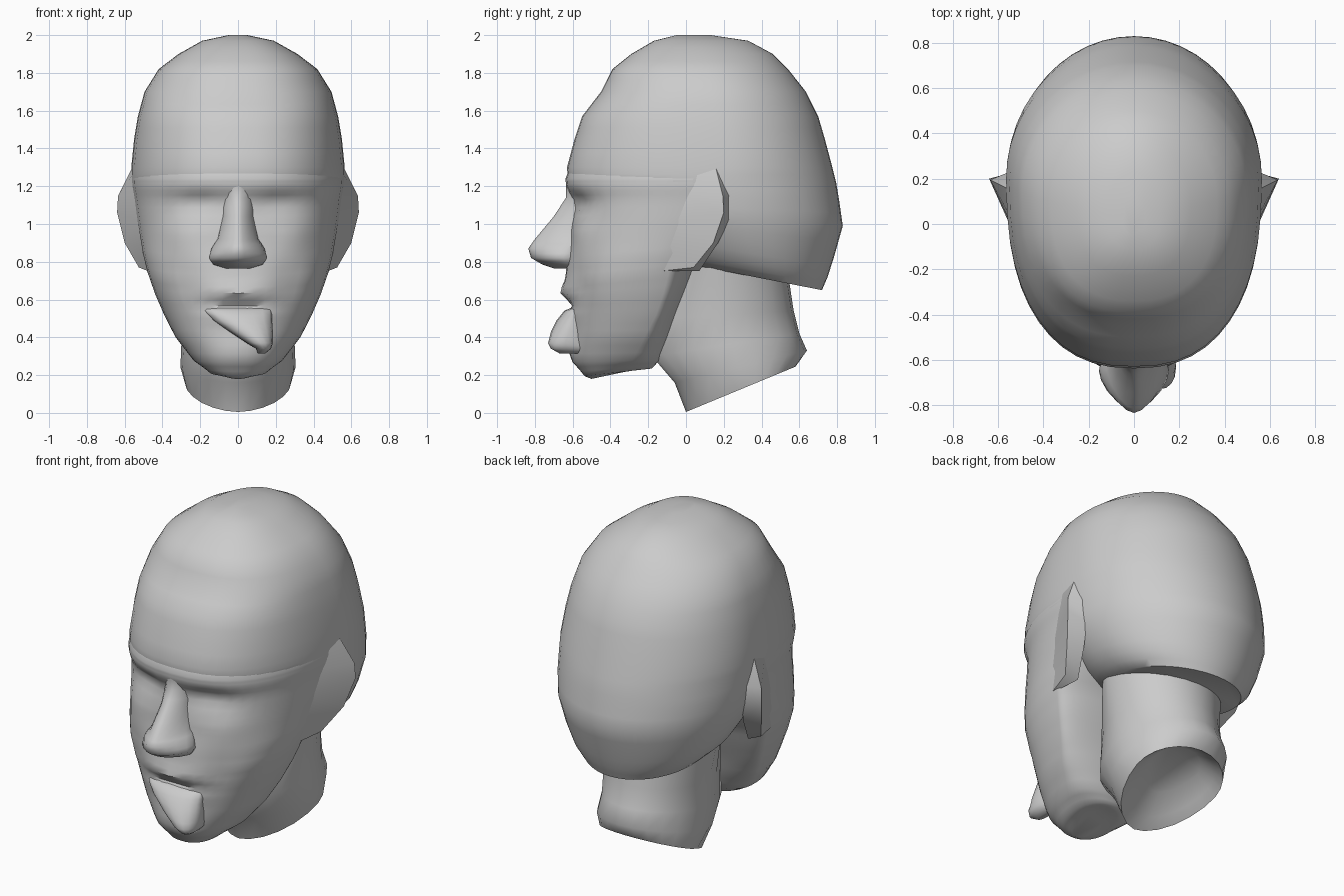
import bpy, bmesh, math


def finish(name, bm, angle=50):
    bmesh.ops.recalc_face_normals(bm, faces=bm.faces)
    mesh = bpy.data.meshes.new(name)
    bm.to_mesh(mesh)
    bm.free()
    ob = bpy.data.objects.new(name, mesh)
    bpy.context.collection.objects.link(ob)
    bpy.ops.object.select_all(action='DESELECT')
    bpy.context.view_layer.objects.active = ob
    ob.select_set(True)
    bpy.ops.object.shade_smooth_by_angle(angle=math.radians(angle))
    return ob


def spow(v, e):
    return math.copysign(abs(v) ** e, v)


def loft(name, rows, segs=24, sub=1, nf=2.0, nb=2.0, sculpt=None, angle=50, top=True):
    """Rings of (z front, z back, y front, y back, y widest, half width, x centre)."""
    rows = [r if len(r) == 7 else r + (0,) for r in rows]
    dense = []
    for a, b in zip(rows, rows[1:]):
        for k in range(sub):
            dense.append([p + (q - p) * k / sub for p, q in zip(a, b)])
    dense.append(rows[-1])
    bm = bmesh.new()
    rings = []
    for zf, zb, yf, yb, ym, w, cx in dense:
        ring = []
        for i in range(segs):
            t = 2 * math.pi * i / segs
            s, c = math.sin(t), math.cos(t)
            n = nf if c > 0 else nb
            depth = ym - yf if c > 0 else yb - ym
            x = cx + w * spow(s, 2 / n)
            y = ym - depth * spow(c, 2 / n)
            z = zf + (zb - zf) * (y - yf) / (yb - yf)
            if sculpt:
                y += sculpt(x, y, z)
            ring.append(bm.verts.new((x, y, z)))
        rings.append(ring)
    for a, b in zip(rings, rings[1:]):
        for i in range(segs):
            j = (i + 1) % segs
            bm.faces.new((a[i], a[j], b[j], b[i]))
    bm.faces.new(rings[0])
    if top:
        bm.faces.new(rings[-1])
    return finish(name, bm, angle)


# Soft dents and bumps of the face: x, z, x radius, z radius, push along y
FEATURES = [
    (0.20, 1.09, 0.13, 0.07, 0.05),    # eye sockets
    (0.20, 1.06, 0.07, 0.035, -0.025),  # eyelids
    (0.31, 0.93, 0.10, 0.09, -0.015),  # cheekbones
    (0.27, 0.68, 0.07, 0.12, 0.02),    # cheek hollows
    (0.00, 0.575, 0.19, 0.03, 0.03),   # mouth line
    (0.00, 0.64, 0.14, 0.04, -0.03),   # upper lip
    (0.00, 0.51, 0.13, 0.03, -0.015),  # lower lip
    (0.00, 0.32, 0.18, 0.08, -0.025),  # chin
]


def face_shape(x, y, z):
    if y > -0.25:
        return 0
    return sum(d * math.exp(-((abs(x) - fx) / rx) ** 2 - ((z - fz) / rz) ** 2)
               for fx, fz, rx, rz, d in FEATURES)


# Face and jaw, ending behind the ears and open where the skull takes over
face = [
    (.18, .23, -.50, -.26, -.38, .06), (.195, .235, -.535, -.18, -.34, .15),
    (.27, .28, -.585, -.14, -.28, .235), (.40, .40, -.605, -.09, -.22, .33),
    (.50, .52, -.615, -.05, -.16, .39), (.60, .64, -.635, .00, -.12, .44),
    (.70, .76, -.64, .05, -.09, .48), (.80, .86, -.63, .12, -.04, .505),
    (.90, .94, -.615, .16, .02, .52), (1.0, 1.02, -.61, .20, .08, .535),
    (1.13, 1.13, -.61, .21, .14, .55), (1.20, 1.20, -.635, .22, .17, .562),
    (1.24, 1.24, -.638, .22, .19, .564), (1.34, 1.34, -.60, .22, .19, .54),
]
loft("face", face, segs=48, sub=3, nf=2.4, nb=2.1, sculpt=face_shape, top=False)

# Skull, with its lower front tucked inside the face
skull = [
    (.80, .65, -.05, .72, .34, .36), (.87, .72, -.10, .75, .30, .44),
    (.97, .83, -.15, .785, .26, .50), (1.06, .99, -.25, .83, .23, .545),
    (1.15, 1.13, -.45, .81, .22, .56), (1.23, 1.22, -.625, .795, .20, .565),
    (1.30, 1.30, -.63, .775, .20, .565), (1.45, 1.45, -.59, .735, .18, .55),
    (1.57, 1.57, -.55, .70, .16, .53), (1.70, 1.70, -.45, .635, .14, .495),
    (1.82, 1.82, -.39, .54, .11, .42), (1.90, 1.90, -.29, .46, .09, .315),
    (1.97, 1.97, -.17, .33, .06, .19), (2.0, 2.0, -.05, .13, .04, .05),
]
loft("skull", skull, segs=48, sub=2, nf=2.4, nb=2.0)

# Neck with a hollow underside
neck = [
    (.17, .30, .17, .47, .36, .15), (.06, .27, .07, .54, .36, .23),
    (.005, .245, .00, .58, .36, .28), (.16, .33, -.06, .64, .28, .305),
    (.30, .42, -.18, .60, .24, .30), (.50, .54, -.14, .57, .22, .31),
    (.88, .74, -.02, .54, .20, .36),
]
loft("neck", neck, segs=24, sub=1, nf=1.8, angle=60)

# Nose
nose = [
    (.765, .765, -.70, -.52, -.60, .07), (.785, .785, -.76, -.52, -.63, .13),
    (.82, .82, -.82, -.52, -.65, .155), (.87, .87, -.835, -.52, -.63, .14),
    (.92, .92, -.80, -.52, -.59, .11), (1.04, 1.04, -.70, -.50, -.56, .085),
    (1.14, 1.14, -.635, -.50, -.54, .085), (1.24, 1.24, -.635, -.50, -.54, .12),
]
loft("nose", nose, segs=20, sub=2, nf=1.6, angle=70)

# Tongue hanging out to one side
tongue = [
    (.56, .56, -.60, -.50, -.56, .18, .00), (.54, .54, -.645, -.50, -.58, .18, .00),
    (.49, .49, -.685, -.50, -.60, .155, .025), (.43, .43, -.715, -.50, -.62, .115, .07),
    (.37, .37, -.73, -.50, -.64, .07, .115), (.34, .34, -.715, -.50, -.64, .04, .135),
    (.315, .315, -.67, -.50, -.60, .02, .125),
]
loft("tongue", tongue, segs=16, sub=2, nf=2.1, angle=70)

# Ears: each level has a front edge, outer rim and back edge
EAR = [
    ((.54, .02, 1.29), (.565, .16, 1.29), (.54, .22, 1.28)),
    ((.53, -.03, 1.16), (.635, .195, 1.15), (.54, .235, 1.15)),
    ((.51, -.09, 1.02), (.64, .20, 1.06), (.53, .23, 1.02)),
    ((.495, -.12, .88), (.60, .145, .90), (.50, .17, .90)),
    ((.475, -.14, .75), (.525, .04, .77), (.46, .07, .75)),
]
for name, side in (("ear_right", 1), ("ear_left", -1)):
    bm = bmesh.new()
    rows = [[bm.verts.new((x * side, y, z)) for x, y, z in lvl] for lvl in EAR]
    for a, b in zip(rows, rows[1:]):
        for i in range(3):
            j = (i + 1) % 3
            bm.faces.new((a[i], a[j], b[j], b[i]))
    bm.faces.new(rows[0])
    bm.faces.new(rows[-1])
    finish(name, bm, 50)
